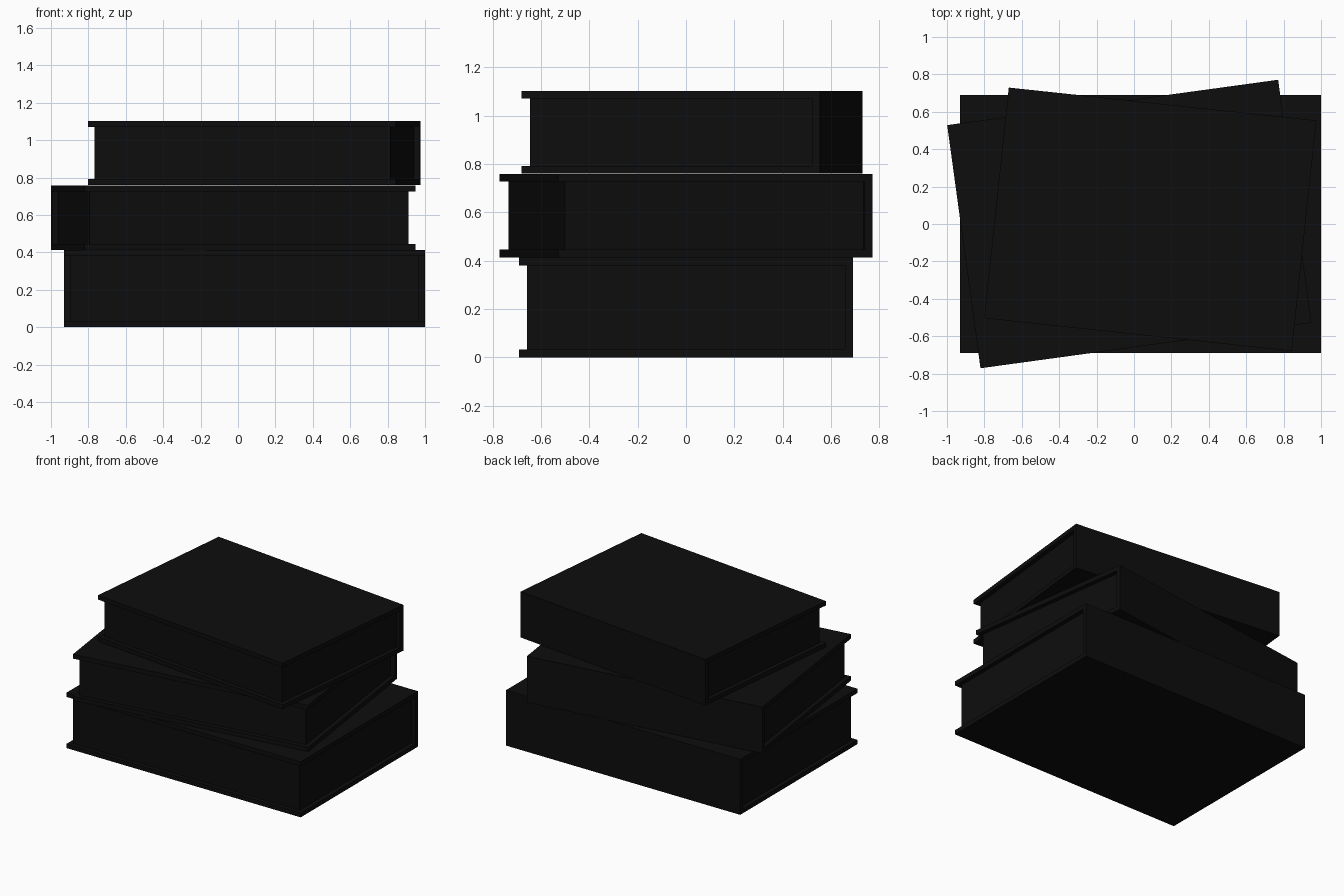
import bpy
import bmesh
import math

if "Cube" in bpy.data.objects:
    bpy.data.objects.remove(bpy.data.objects["Cube"], do_unlink=True)

BOARD = 0.032   # cover board thickness, also the overhang past the pages

black = bpy.data.materials.new("near_black")
black.use_nodes = True
colour = (0.004, 0.004, 0.004, 1)
black.diffuse_color = colour
black.node_tree.nodes["Principled BSDF"].inputs["Base Color"].default_value = colour


def extrude_profile(name, profile, width, place, angle):
    """Extrude a closed (y, z) profile along x and place it, turned about z."""
    bm = bmesh.new()
    face = bm.faces.new([bm.verts.new((-width / 2, y, z)) for y, z in profile])
    moved = bmesh.ops.extrude_face_region(bm, geom=[face])["geom"]
    verts = [g for g in moved if isinstance(g, bmesh.types.BMVert)]
    bmesh.ops.translate(bm, verts=verts, vec=(width, 0, 0))
    bmesh.ops.recalc_face_normals(bm, faces=bm.faces)
    mesh = bpy.data.meshes.new(name)
    bm.to_mesh(mesh)
    bm.free()
    mesh.materials.append(black)
    obj = bpy.data.objects.new(name, mesh)
    obj.location = place
    obj.rotation_euler.z = math.radians(angle)
    bpy.context.collection.objects.link(obj)


def book(name, width, depth, height, place, angle):
    front, back = -depth / 2, depth / 2
    low, high, inner = BOARD, height - BOARD, back - BOARD
    # Two boards joined by a spine at the back
    cover = [(front, 0), (back, 0), (back, height), (front, height),
             (front, high), (inner, high), (inner, low), (front, low)]
    extrude_profile(name + "_cover", cover, width, place, angle)
    # Page block, set in on the three open sides
    edge = front + BOARD
    pages = [(edge, low), (inner, low), (inner, high), (edge, high)]
    extrude_profile(name + "_pages", pages, width - 2 * BOARD, place, angle)


book("bottom_book", 1.93, 1.38, 0.413, (0.035, 0, 0), 0)
book("middle_book", 1.786, 1.312, 0.345, (-0.025, 0, 0.414), 7.8)
book("top_book", 1.654, 1.24, 0.342, (0.087, 0.025, 0.76), -6.1)
